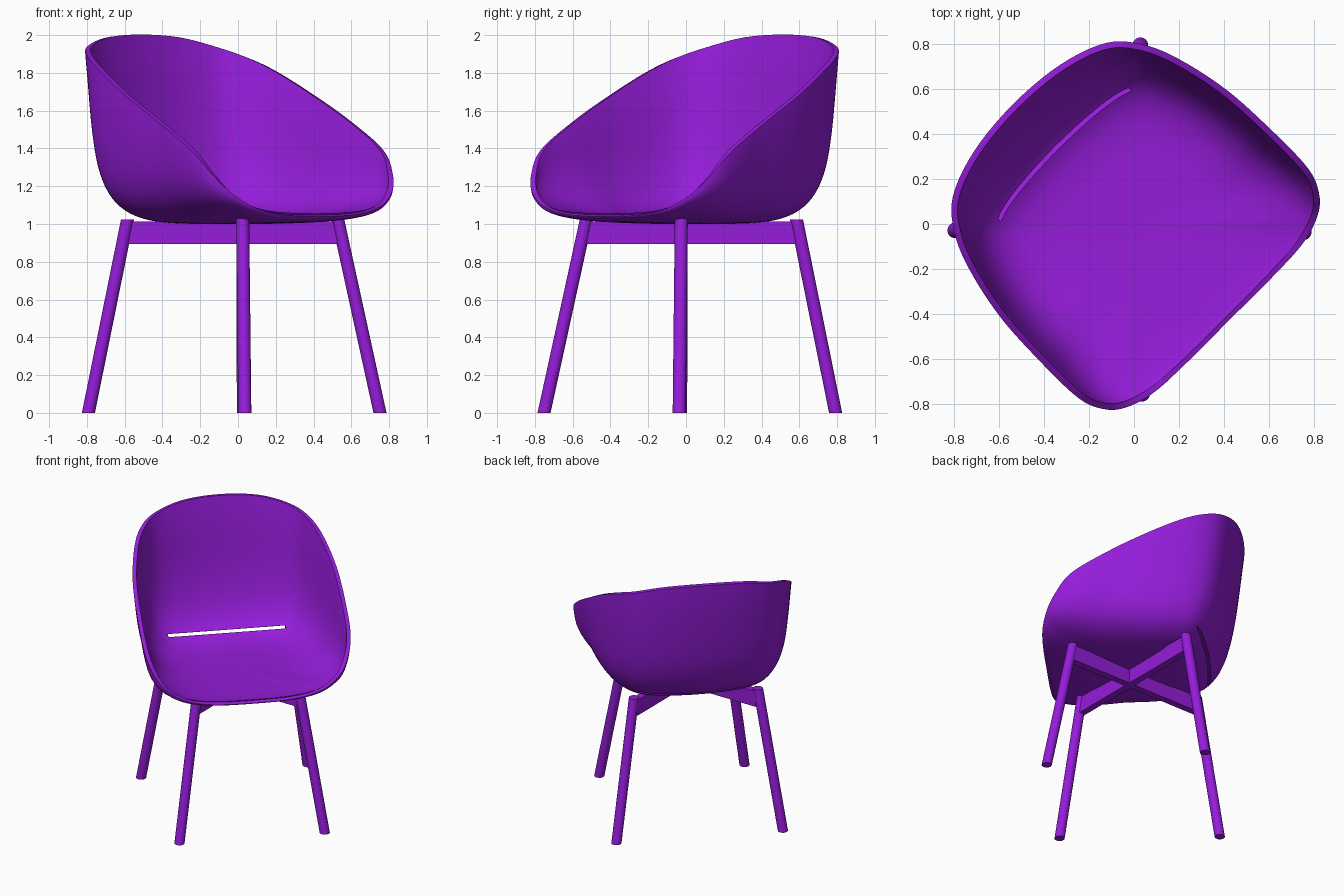
import bpy, bmesh, math
from mathutils import Vector

if "Cube" in bpy.data.objects:
    bpy.data.objects.remove(bpy.data.objects["Cube"])

TURN = math.radians(45)  # the chair faces the +x -y diagonal
mat = bpy.data.materials.new("purple")
mat.diffuse_color = (0.30, 0.012, 0.70, 1)
mat.use_nodes = True
mat.node_tree.nodes["Principled BSDF"].inputs["Base Color"].default_value = mat.diffuse_color


def add_object(name, bm, smooth=True):
    me = bpy.data.meshes.new(name)
    bm.to_mesh(me)
    bm.free()
    ob = bpy.data.objects.new(name, me)
    bpy.context.collection.objects.link(ob)
    ob.rotation_euler.z = TURN
    me.materials.append(mat)
    for p in me.polygons:
        p.use_smooth = smooth
    return ob


def smooth_loop(pts, steps):
    """Closed Catmull-Rom curve through the points."""
    out, n = [], len(pts)
    for i in range(n):
        a, b, c, d = (pts[(i + k) % n] for k in (-1, 0, 1, 2))
        for s in range(steps):
            t = s / steps
            out.append(0.5 * (2 * b + (c - a) * t + (2 * a - 5 * b + 4 * c - d) * t**2
                              + (3 * b - a - 3 * c + d) * t**3))
    return out


def clamp(v):
    return min(1, max(0, v))


# Seat shell: half of the rim from front centre to back centre, then mirrored
half = [Vector(p) for p in (
    (0, -.60, 1.04), (.28, -.60, 1.05), (.47, -.59, 1.09), (.60, -.55, 1.165),
    (.675, -.485, 1.26), (.72, -.37, 1.39), (.725, -.127, 1.54), (.71, .134, 1.68),
    (.658, .375, 1.81), (.59, .535, 1.885), (.48, .655, 1.935), (.27, .73, 1.985),
    (0, .755, 2.0))]
rim = smooth_loop(half + [Vector((-p.x, p.y, p.z)) for p in half[-2:0:-1]], 5)

RINGS, N = 32, len(rim)
bm = bmesh.new()
centre = bm.verts.new((0, 0, 1.0))
rings = []
for i in range(1, RINGS + 1):
    t = i / RINGS * math.pi / 2
    ring = []
    for r in rim:
        high = clamp((r.z - 1.15) / 0.6)      # tall walls are squarer and lean outward
        n = 2.3 + 2.6 * high
        side = clamp(1 - abs(r.y + .15) / .5)
        taper = .07 * high + .08 * clamp((r.y - .55) / .2) + .06 * side
        g = 1 - max(0, math.cos(t)) ** (2 / n)
        f = math.sin(t) ** (2 / n) * (1 - taper * (1 - g))
        ring.append(bm.verts.new((r.x * f, r.y * f, 1 + (r.z - 1) * g)))
    rings.append(ring)
for j in range(N):
    k = (j + 1) % N
    bm.faces.new((centre, rings[0][k], rings[0][j]))
    for a, b in zip(rings, rings[1:]):
        bm.faces.new((a[j], a[k], b[k], b[j]))
shell = add_object("seat_shell", bm)

# Slot cutter between the seat and the back
bm = bmesh.new()
bmesh.ops.create_cube(bm, size=1)
bmesh.ops.scale(bm, vec=(.82, .36, .022), verts=bm.verts)
cutter = add_object("slot_cutter", bm)
cutter.location = Vector((-.47, .47, 0)) * math.sqrt(.5) + Vector((0, 0, 1.092))
cutter.rotation_euler = (math.radians(-26), 0, TURN)
cutter.hide_render = True

sol = shell.modifiers.new("thickness", "SOLIDIFY")
sol.thickness, sol.offset = .028, -1
bev = shell.modifiers.new("round_rim", "BEVEL")
bev.width, bev.segments, bev.angle_limit = .0135, 5, math.radians(50)
cut = shell.modifiers.new("slot", "BOOLEAN")
cut.object, cut.operation, cut.solver = cutter, "DIFFERENCE", "EXACT"
bpy.context.view_layer.objects.active = shell
shell.select_set(True)
for m in ("thickness", "round_rim", "slot"):
    bpy.ops.object.modifier_apply(modifier=m)
bpy.data.objects.remove(cutter)
bpy.ops.object.shade_smooth_by_angle(angle=math.radians(40))
shell.select_set(False)


# Legs: slanted round posts cut level at both ends
def leg(name, top, foot, radius=.035, sides=20):
    bm = bmesh.new()
    loops = []
    for c in (foot, top):
        loops.append([bm.verts.new((c[0] + radius * math.cos(a), c[1] + radius * math.sin(a), c[2]))
                      for a in (2 * math.pi * i / sides for i in range(sides))])
    for i in range(sides):
        k = (i + 1) % sides
        bm.faces.new((loops[0][i], loops[0][k], loops[1][k], loops[1][i]))
    bm.faces.new(loops[0][::-1])
    bm.faces.new(loops[1])
    ob = add_object(name, bm)
    bpy.context.view_layer.objects.active = ob
    ob.select_set(True)
    bpy.ops.object.shade_smooth_by_angle(angle=math.radians(40))
    ob.select_set(False)


# Crossing beams under the seat, joining opposite legs
def beam(name, a, b, width=.05, z0=.895, z1=1.012):
    a, b = Vector(a), Vector(b)
    d = (b - a).normalized()
    side = Vector((-d.y, d.x)) * width / 2
    bm = bmesh.new()
    base = bm.faces.new([bm.verts.new((p.x, p.y, z0)) for p in (a - side, b - side, b + side, a + side)])
    ext = bmesh.ops.extrude_face_region(bm, geom=[base])
    bmesh.ops.translate(bm, vec=(0, 0, z1 - z0), verts=[v for v in ext["geom"] if isinstance(v, bmesh.types.BMVert)])
    bmesh.ops.recalc_face_normals(bm, faces=bm.faces)
    add_object(name, bm, False)


for s, label in ((-1, "left"), (1, "right")):
    leg("front_leg_" + label, (s * .355, -.39, 1.03), (s * .506, -.557, 0))
    leg("back_leg_" + label, (s * .432, .395, 1.025), (s * .58, .54, 0))
    beam("cross_beam_" + label, (s * .365, -.395), (-s * .428, .40))
